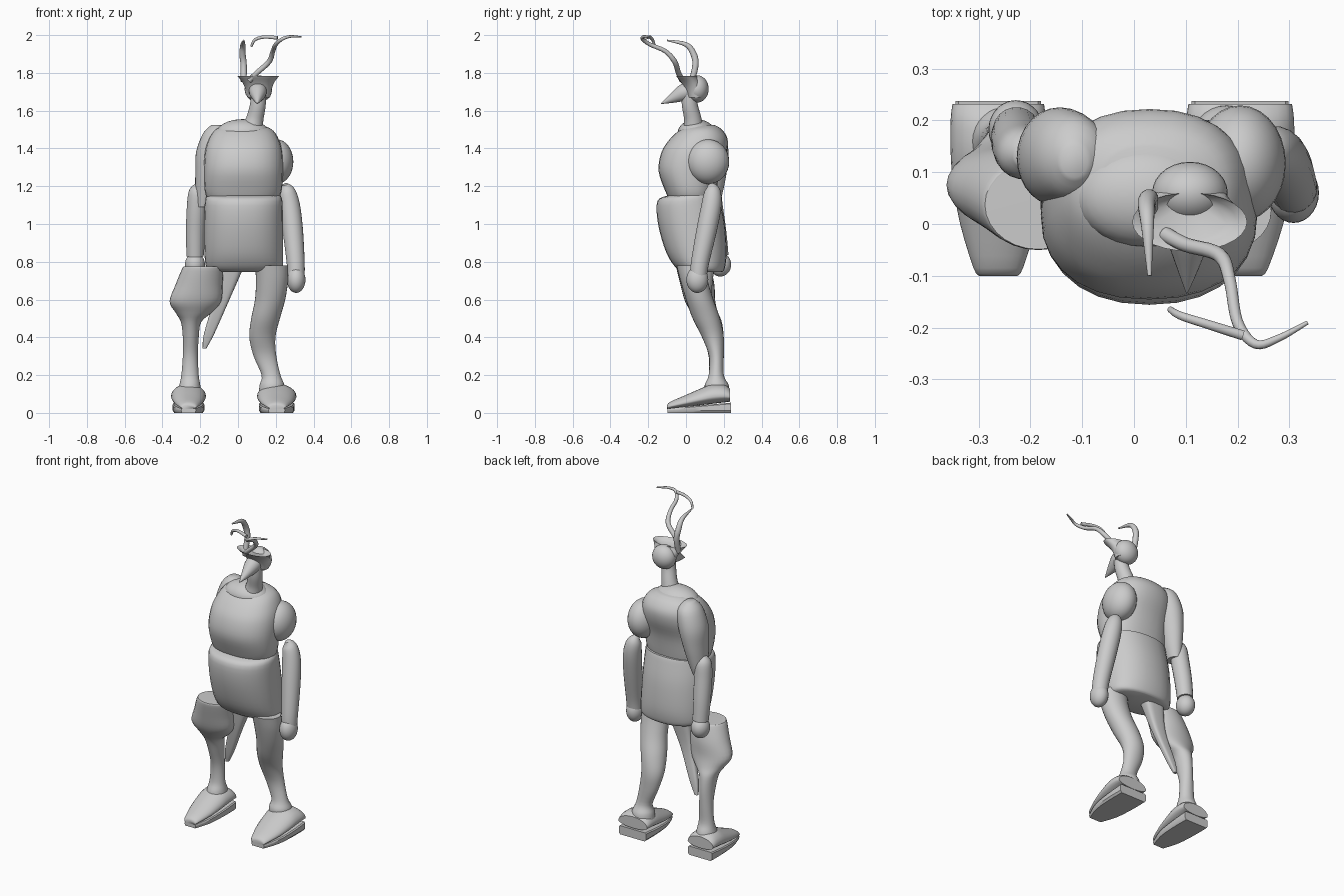
import bpy, bmesh, math
from mathutils import Vector

grey = bpy.data.materials.new("plain grey")
grey.diffuse_color = (0.6, 0.6, 0.6, 1)


def finish(name, bm, angle=50):
    bmesh.ops.recalc_face_normals(bm, faces=bm.faces)
    me = bpy.data.meshes.new(name)
    bm.to_mesh(me)
    bm.free()
    ob = bpy.data.objects.new(name, me)
    bpy.context.collection.objects.link(ob)
    me.materials.append(grey)
    bpy.ops.object.select_all(action='DESELECT')
    ob.select_set(True)
    bpy.context.view_layer.objects.active = ob
    bpy.ops.object.shade_smooth_by_angle(angle=math.radians(angle))
    return ob


def refine(rows, steps):
    """Smooth interpolation between sparse section rows."""
    out = []
    n = len(rows)
    for i in range(n - 1):
        p = [rows[max(i - 1, 0)], rows[i], rows[i + 1], rows[min(i + 2, n - 1)]]
        for s in range(steps):
            t = s / steps
            out.append([b + 0.5 * t * (c - a + t * (2*a - 5*b + 4*c - d + t * (3*(b - c) + d - a)))
                        for a, b, c, d in zip(*p)])
    return out + [list(rows[-1])]


def skin(name, rings, angle=50):
    bm = bmesh.new()
    vs = [[bm.verts.new(co) for co in ring] for ring in rings]
    n = len(vs[0])
    for a, b in zip(vs, vs[1:]):
        for i in range(n):
            bm.faces.new((a[i], a[(i+1) % n], b[(i+1) % n], b[i]))
    bm.faces.new(vs[0])
    bm.faces.new(vs[-1])
    return finish(name, bm, angle)


def loft(name, rows, steps=4, n=28, power=1.0):
    """Rows are (z, x0, x1, y0, y1): the extents of each horizontal section."""
    rings = []
    for z, x0, x1, y0, y1 in refine(rows, steps):
        ring = []
        for i in range(n):
            c, s = math.cos(2*math.pi*i/n), math.sin(2*math.pi*i/n)
            c, s = (math.copysign(abs(v)**power, v) for v in (c, s))
            ring.append(((x0+x1)/2 + c*(x1-x0)/2, (y0+y1)/2 + s*(y1-y0)/2, z))
        rings.append(ring)
    return skin(name, rings)


def tube(name, pts, steps=5, n=12):
    """Points are (x, y, z, radius) along a path."""
    pts = refine(pts, steps)
    ps = [Vector(p[:3]) for p in pts]
    rings, side = [], None
    for i, p in enumerate(ps):
        t = (ps[min(i+1, len(ps)-1)] - ps[max(i-1, 0)]).normalized()
        side = t.orthogonal() if side is None else side - t*side.dot(t)
        side.normalize()
        up, r = t.cross(side), max(pts[i][3], 0.001)
        rings.append([p + r*(side*math.cos(2*math.pi*k/n) + up*math.sin(2*math.pi*k/n)) for k in range(n)])
    return skin(name, rings)


def ball(name, loc, size):
    bm = bmesh.new()
    bmesh.ops.create_uvsphere(bm, u_segments=28, v_segments=16, radius=1)
    for v in bm.verts:
        v.co = Vector(a*b + c for a, b, c in zip(v.co, size, loc))
    return finish(name, bm)


# Torso
loft("belly", [(0.745, -0.12, 0.2, 0.0, 0.19), (0.765, -0.165, 0.235, -0.05, 0.205),
               (0.85, -0.178, 0.238, -0.105, 0.215), (1.0, -0.18, 0.238, -0.148, 0.205),
               (1.12, -0.175, 0.235, -0.152, 0.18), (1.15, -0.165, 0.225, -0.1, 0.17)], power=0.9)
loft("chest", [(1.11, -0.15, 0.2, -0.08, 0.15), (1.17, -0.175, 0.23, -0.108, 0.16),
               (1.28, -0.18, 0.238, -0.145, 0.18), (1.38, -0.175, 0.235, -0.13, 0.215),
               (1.45, -0.155, 0.215, -0.085, 0.22), (1.5, -0.12, 0.18, -0.03, 0.19),
               (1.525, -0.06, 0.12, 0.02, 0.15)], power=0.88)
ball("collar", (0.025, 0.055, 1.48), (0.14, 0.1, 0.075))

# Neck and head
tube("neck", [(0.075, 0.04, 1.5, 0.056), (0.09, 0.035, 1.56, 0.046),
              (0.105, 0.02, 1.63, 0.042), (0.11, 0.015, 1.7, 0.04)], n=20)
ball("head", (0.108, 0.06, 1.715), (0.073, 0.06, 0.072))
tube("beak", [(0.105, 0.02, 1.71, 0.047), (0.105, -0.02, 1.692, 0.044),
              (0.104, -0.08, 1.662, 0.023), (0.102, -0.132, 1.637, 0.002)], n=20)
cup = [(1.67, 0.05, 0.17, 0.005, 0.1), (1.72, 0.038, 0.18, -0.01, 0.095),
       (1.755, 0.02, 0.195, -0.03, 0.075), (1.78, 0.0, 0.215, -0.05, 0.06),
       (1.784, 0.0, 0.215, -0.05, 0.06), (1.765, 0.035, 0.18, -0.03, 0.045)]
loft("flared_crown", cup, steps=2)

# Antennae
tube("short_antenna", [(0.03, 0.03, 1.755, 0.016), (0.03, 0.05, 1.84, 0.017), (0.024, 0.04, 1.9, 0.017),
                       (0.026, 0.0, 1.95, 0.013), (0.03, -0.1, 1.972, 0.004)])
tube("long_antenna", [(0.06, -0.02, 1.76, 0.015), (0.1, -0.04, 1.80, 0.014), (0.165, -0.06, 1.86, 0.014),
                      (0.185, -0.11, 1.915, 0.012), (0.2, -0.19, 1.95, 0.011), (0.235, -0.232, 1.98, 0.009),
                      (0.28, -0.22, 1.993, 0.007), (0.335, -0.19, 1.99, 0.004)])
tube("antenna_branch", [(0.21, -0.215, 1.985, 0.01), (0.14, -0.193, 1.99, 0.009),
                        (0.09, -0.177, 1.975, 0.008), (0.07, -0.165, 1.94, 0.006)])

# Arm on the +x side
ball("right_shoulder", (0.205, 0.117, 1.33), (0.088, 0.112, 0.118))
tube("right_arm", [(0.25, 0.13, 1.21, 0.015), (0.26, 0.14, 1.175, 0.042), (0.275, 0.135, 1.1, 0.053),
                   (0.29, 0.11, 0.97, 0.054), (0.305, 0.075, 0.8, 0.048), (0.308, 0.065, 0.72, 0.045)], n=20)
ball("right_hand", (0.308, 0.06, 0.705), (0.049, 0.058, 0.07))

# Arm on the -x side
loft("left_upper_arm", [(1.525, -0.14, -0.09, 0.09, 0.15), (1.48, -0.185, -0.05, 0.05, 0.205),
                        (1.38, -0.222, -0.06, 0.035, 0.225), (1.27, -0.226, -0.09, 0.04, 0.215),
                        (1.17, -0.226, -0.12, 0.06, 0.195), (1.09, -0.222, -0.15, 0.08, 0.175)])
tube("left_forearm", [(-0.21, 0.13, 1.21, 0.02), (-0.213, 0.135, 1.17, 0.048), (-0.22, 0.145, 1.08, 0.052),
                      (-0.226, 0.165, 0.95, 0.05), (-0.227, 0.18, 0.83, 0.046)], n=20)
ball("left_hand", (-0.228, 0.182, 0.785), (0.053, 0.057, 0.063))

# Legs
loft("right_leg", [(0.78, 0.09, 0.265, -0.05, 0.1), (0.7, 0.095, 0.265, -0.03, 0.115),
                   (0.6, 0.09, 0.25, 0.0, 0.145), (0.5, 0.07, 0.222, 0.035, 0.18),
                   (0.4, 0.06, 0.198, 0.085, 0.2), (0.3, 0.083, 0.203, 0.122, 0.2),
                   (0.2, 0.125, 0.225, 0.12, 0.2), (0.15, 0.115, 0.245, 0.1, 0.225),
                   (0.11, 0.11, 0.245, 0.1, 0.23)])
loft("left_leg", [(0.775, -0.285, -0.085, -0.045, 0.12), (0.765, -0.295, -0.078, -0.05, 0.13),
                  (0.68, -0.33, -0.082, -0.03, 0.15), (0.59, -0.362, -0.09, -0.005, 0.155),
                  (0.53, -0.33, -0.14, 0.03, 0.17), (0.48, -0.302, -0.195, 0.06, 0.19),
                  (0.4, -0.292, -0.208, 0.09, 0.2), (0.3, -0.292, -0.212, 0.12, 0.2),
                  (0.2, -0.3, -0.208, 0.12, 0.2), (0.15, -0.31, -0.2, 0.1, 0.22),
                  (0.11, -0.32, -0.195, 0.09, 0.23)])
loft("hanging_strip", [(0.77, -0.11, 0.03, 0.06, 0.15), (0.6, -0.13, -0.045, 0.085, 0.135),
                       (0.42, -0.18, -0.125, 0.12, 0.155), (0.34, -0.188, -0.168, 0.14, 0.16)], power=0.6)

# Shoes: rounded uppers over wedge soles, both running front to back
upper = [(-0.1, 0.4, 0.04), (-0.085, 0.52, 0.058), (0.0, 0.8, 0.095), (0.08, 0.95, 0.13),
         (0.14, 1.0, 0.152), (0.2, 1.0, 0.15), (0.232, 0.96, 0.13)]
for side, cx, w in (("right", 0.205, 0.104), ("left", -0.262, 0.092)):
    rings = []
    for y, k, top in refine(upper, 3):
        low = 0.02 + 0.04*(y + 0.1)/0.34
        ring = []
        for i in range(24):
            c, s = math.cos(math.tau*i/24), math.sin(math.tau*i/24)
            mid = low + 0.35*(top - low)
            ring.append((cx + w*k*c, y, mid + s*((top - mid) if s > 0 else (mid - low))))
        rings.append(ring)
    skin(side + "_shoe", rings)
    sole = []
    for y, k, top in refine([(-0.098, 0.42, 0.022), (0.0, 0.78, 0.034), (0.12, 0.9, 0.044),
                             (0.237, 0.9, 0.054)], 3):
        sole.append([(cx - w*k*0.9, y, 0), (cx + w*k*0.9, y, 0), (cx + w*k, y, 0.012),
                     (cx + w*k, y, top - 0.006), (cx + w*k*0.93, y, top), (cx - w*k*0.93, y, top),
                     (cx - w*k, y, top - 0.006), (cx - w*k, y, 0.012)])
    skin(side + "_sole", sole, 35)
